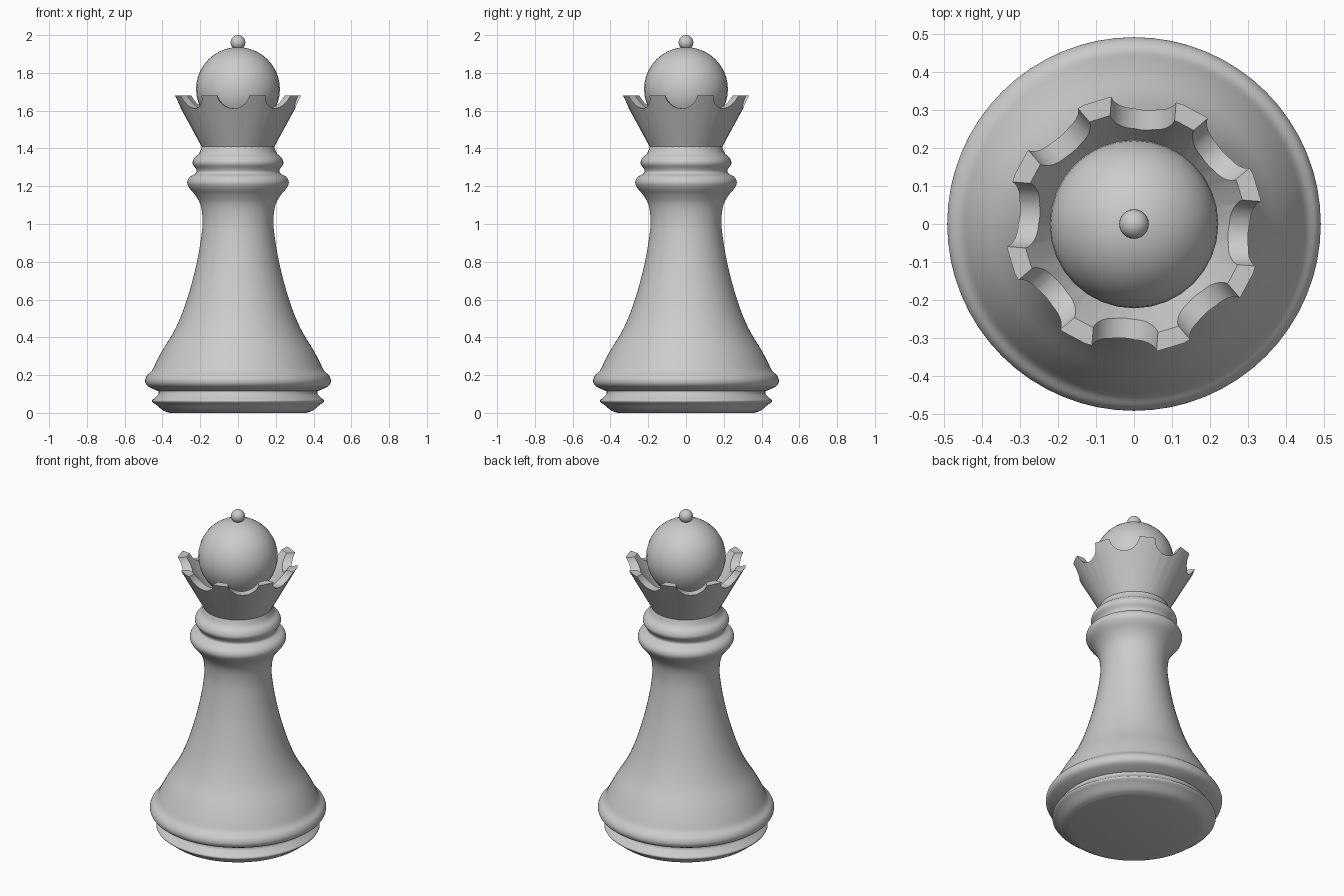
import bpy, bmesh, math
from mathutils import Matrix, Vector

if "Cube" in bpy.data.objects:
    bpy.data.objects.remove(bpy.data.objects["Cube"])


def smooth(obj, angle=35):
    bpy.ops.object.select_all(action='DESELECT')
    bpy.context.view_layer.objects.active = obj
    obj.select_set(True)
    bpy.ops.object.shade_smooth_by_angle(angle=math.radians(angle))


def lathe(name, profile, segments):
    # profile of (radius, z) from bottom axis point to top axis point
    bm = bmesh.new()
    rings = []
    for r, z in profile:
        if r < 1e-5:
            rings.append([bm.verts.new((0, 0, z))] * segments)
        else:
            rings.append([bm.verts.new((r * math.cos(2 * math.pi * i / segments),
                                        r * math.sin(2 * math.pi * i / segments), z))
                          for i in range(segments)])
    for a, b in zip(rings, rings[1:]):
        for i in range(segments):
            j = (i + 1) % segments
            bm.faces.new(list(dict.fromkeys((a[i], a[j], b[j], b[i]))))
    bmesh.ops.recalc_face_normals(bm, faces=bm.faces)
    me = bpy.data.meshes.new(name)
    bm.to_mesh(me)
    bm.free()
    obj = bpy.data.objects.new(name, me)
    bpy.context.collection.objects.link(obj)
    return obj


def spline(points, steps=4):
    # Catmull-Rom curve through the points
    p = [Vector(q) for q in points]
    p = [p[0]] + p + [p[-1]]
    out = []
    for a, b, c, d in zip(p, p[1:], p[2:], p[3:]):
        for k in range(steps):
            t = k / steps
            out.append(tuple(0.5 * (2 * b + (c - a) * t + (2 * a - 5 * b + 4 * c - d) * t * t
                                    + (3 * b - a - 3 * c + d) * t ** 3)))
    return out + [tuple(points[-1])]


def ball(name, radius, z, segments, rings):
    bpy.ops.mesh.primitive_uv_sphere_add(radius=radius, segments=segments,
                                         ring_count=rings, location=(0, 0, z))
    bpy.context.object.name = name
    smooth(bpy.context.object)


# Turned body: foot, base ring, flared stem and collars
foot = [(0.36, 0.0), (0.395, 0.012), (0.43, 0.04), (0.456, 0.062), (0.44, 0.08), (0.42, 0.10)]
base_ring = [(0.42, 0.115), (0.45, 0.127), (0.482, 0.145), (0.492, 0.17), (0.482, 0.198),
             (0.455, 0.225)]
stem = [(0.43, 0.275), (0.395, 0.34), (0.34, 0.43), (0.295, 0.53), (0.255, 0.65),
        (0.217, 0.80), (0.192, 0.95), (0.188, 1.03), (0.198, 1.10), (0.224, 1.15)]
collars = [(0.257, 1.19), (0.269, 1.22), (0.257, 1.248), (0.222, 1.27), (0.222, 1.29),
           (0.24, 1.32), (0.231, 1.35), (0.205, 1.375), (0.19, 1.415)]
body = lathe("body", [(0, 0)] + spline(foot) + spline(base_ring + stem + collars) + [(0, 1.415)], 64)
smooth(body, 50)

# Flared crown cup
crown = lathe("crown", [(0, 1.405), (0.19, 1.405), (0.34, 1.68), (0.293, 1.68),
                        (0.16, 1.47), (0, 1.47)], 32)

# Eight radial cylinders cut the scalloped rim
bm = bmesh.new()
for i in range(8):
    turn = Matrix.Rotation(math.radians(-4.5 + 45 * i), 4, 'Z')
    place = turn @ Matrix.Translation((0.32, 0, 1.70)) @ Matrix.Rotation(math.pi / 2, 4, 'Y')
    bmesh.ops.create_cone(bm, cap_ends=True, segments=32, radius1=0.088, radius2=0.088,
                          depth=0.2, matrix=place)
me = bpy.data.meshes.new("rim_cutter")
bm.to_mesh(me)
bm.free()
cutter = bpy.data.objects.new("rim_cutter", me)
bpy.context.collection.objects.link(cutter)
mod = crown.modifiers.new("scallops", 'BOOLEAN')
mod.operation = 'DIFFERENCE'
mod.solver = 'EXACT'
mod.use_self = True
mod.object = cutter
bpy.context.view_layer.objects.active = crown
bpy.ops.object.modifier_apply(modifier=mod.name)
bpy.data.objects.remove(cutter)
smooth(crown, 30)

# Dome and finial
ball("dome", 0.222, 1.714, 32, 20)
ball("finial", 0.039, 1.961, 24, 12)
